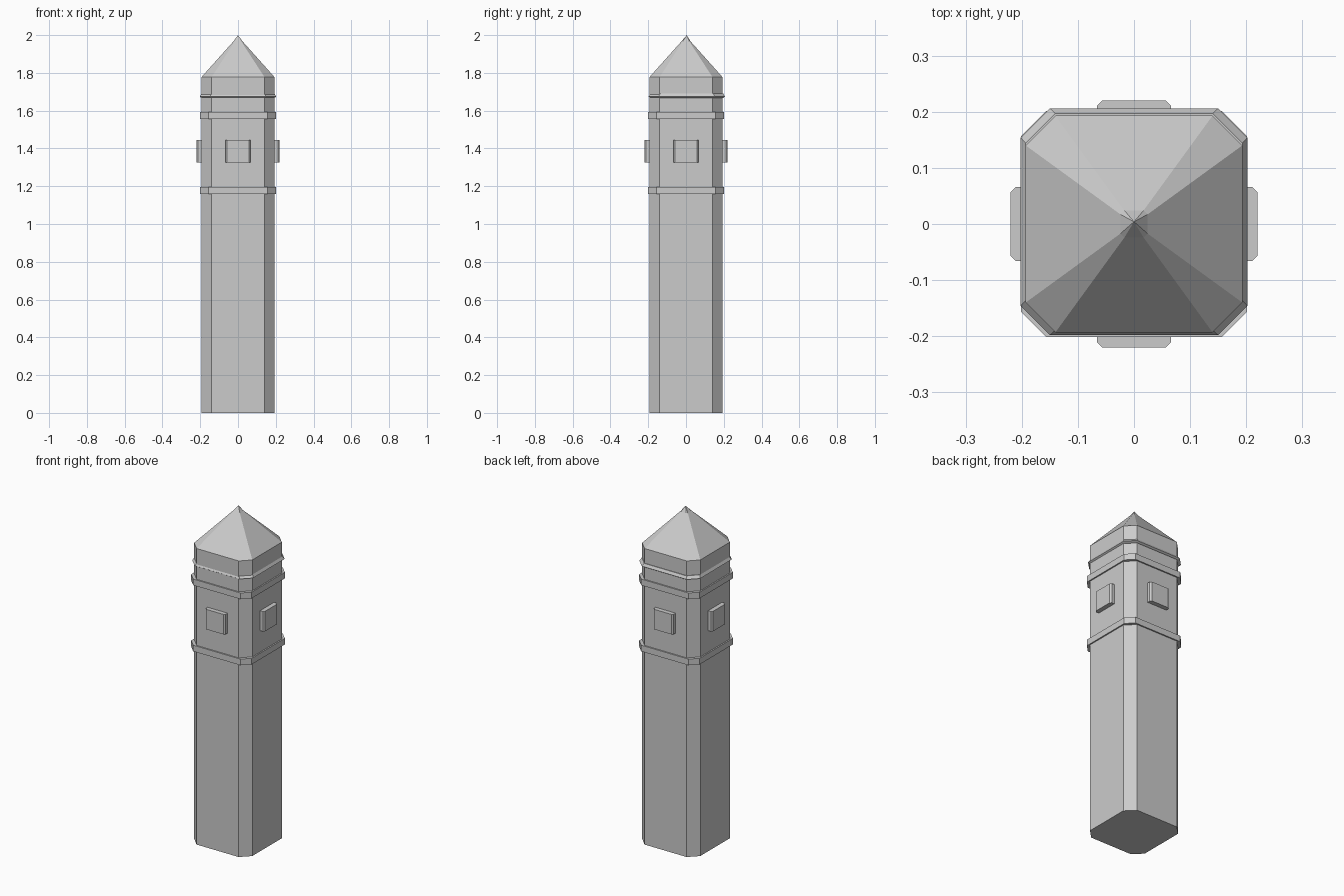
import bpy, bmesh
from mathutils import Matrix
from math import pi

cube = bpy.data.objects.get("Cube")
if cube:
    bpy.data.objects.remove(cube, do_unlink=True)

# Single stone colour
stone = bpy.data.materials.new("grey_stone")
stone.use_nodes = True
colour = (0.6, 0.6, 0.6, 1)
stone.diffuse_color = colour
stone.node_tree.nodes["Principled BSDF"].inputs["Base Color"].default_value = colour


def finish(name, bm):
    bmesh.ops.recalc_face_normals(bm, faces=bm.faces)
    mesh = bpy.data.meshes.new(name)
    bm.to_mesh(mesh)
    bm.free()
    mesh.materials.append(stone)
    obj = bpy.data.objects.new(name, mesh)
    bpy.context.collection.objects.link(obj)
    return obj


def octagon(half, flat):
    """Square of the given half width with its corners cut off."""
    return [(flat, -half), (half, -flat), (half, flat), (flat, half),
            (-flat, half), (-half, flat), (-half, -flat), (-flat, -half)]


def loft(name, sections, tip=None, shift=0):
    """Stack of cut-corner squares (half width, flat half, height)."""
    bm = bmesh.new()
    rings = [[bm.verts.new((x, y + shift, z)) for x, y in octagon(h, f)]
             for h, f, z in sections]
    for low, high in zip(rings, rings[1:]):
        for i in range(8):
            j = (i + 1) % 8
            bm.faces.new((low[i], low[j], high[j], high[i]))
    bm.faces.new(rings[0])
    if tip:
        top = bm.verts.new(tip)
        for i in range(8):
            bm.faces.new((rings[-1][i], rings[-1][(i + 1) % 8], top))
    else:
        bm.faces.new(rings[-1])
    return finish(name, bm)


HALF, FLAT, EAVE = 0.193, 0.14, 1.778

# Shaft and pointed roof
loft("tower_shaft", [(HALF, FLAT, 0), (HALF, FLAT, EAVE)])
loft("roof", [(HALF, FLAT, EAVE), (0.024, 0.017, 1.967)], tip=(0, 0.004, 2))

# Projecting string courses
for name, low, high in (("lower_band", 1.159, 1.196), ("upper_band", 1.556, 1.593)):
    loft(name, [(0.201, 0.157, low), (0.201, 0.157, high)])

# Thin sloping drip moulding under the eaves
loft("drip_moulding", [(HALF, FLAT, 1.668), (0.202, 0.15, 1.674), (HALF, FLAT, 1.69)],
     shift=0.004)

# Raised panel on each side, with its outer upright edges chamfered
for i, side in enumerate(("front", "left", "back", "right")):
    bm = bmesh.new()
    outline = [(-0.066, -0.18), (0.066, -0.18), (0.066, -0.211),
               (0.057, -0.22), (-0.057, -0.22), (-0.066, -0.211)]
    base = bm.faces.new([bm.verts.new((x, y, 1.325)) for x, y in outline])
    top = bmesh.ops.extrude_face_region(bm, geom=[base], use_keep_orig=True)
    verts = [v for v in top["geom"] if isinstance(v, bmesh.types.BMVert)]
    bmesh.ops.translate(bm, verts=verts, vec=(0, 0, 0.12))
    bm.transform(Matrix.Rotation(i * pi / 2, 4, "Z"))
    finish(side + "_panel", bm)
